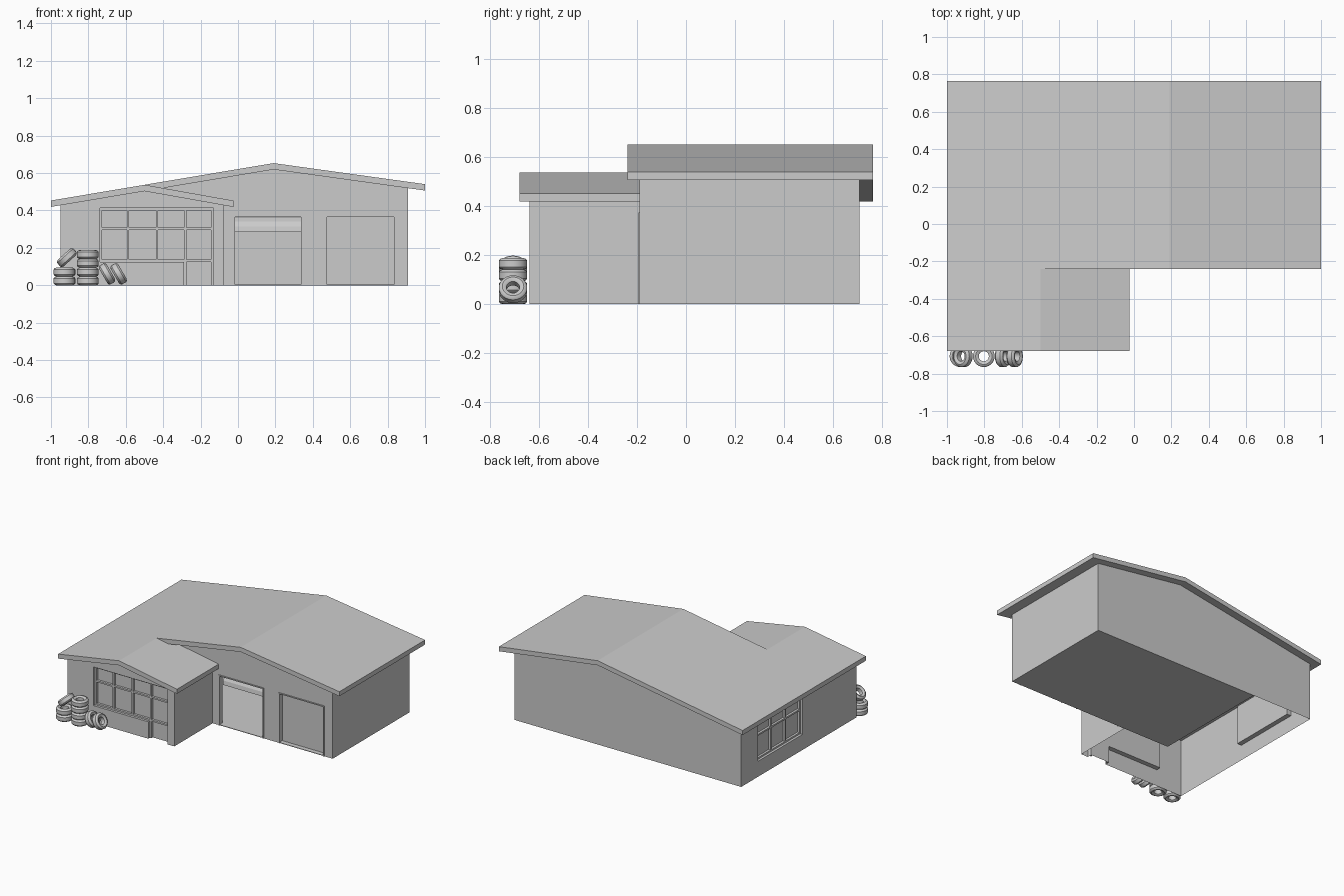
import bpy, bmesh
from math import radians, pi
from mathutils import Vector

if "Cube" in bpy.data.objects:
    bpy.data.objects.remove(bpy.data.objects["Cube"])


def finish(name, bm):
    bmesh.ops.recalc_face_normals(bm, faces=bm.faces)
    me = bpy.data.meshes.new(name)
    bm.to_mesh(me)
    bm.free()
    ob = bpy.data.objects.new(name, me)
    bpy.context.collection.objects.link(ob)
    return ob


def prism(name, profile, y0, y1):
    """Extrude an (x, z) outline along y."""
    bm = bmesh.new()
    f = bm.faces.new([bm.verts.new((x, y0, z)) for x, z in profile])
    r = bmesh.ops.extrude_face_region(bm, geom=[f])
    vs = [g for g in r["geom"] if isinstance(g, bmesh.types.BMVert)]
    bmesh.ops.translate(bm, verts=vs, vec=(0, y1 - y0, 0))
    return finish(name, bm)


def add_box(bm, lo, hi):
    lo, hi = Vector(lo), Vector(hi)
    vs = bmesh.ops.create_cube(bm, size=1)["verts"]
    for v in vs:
        v.co = (lo + hi) / 2 + v.co * (hi - lo)


def boxes(name, items):
    bm = bmesh.new()
    for lo, hi in items:
        add_box(bm, lo, hi)
    return finish(name, bm)


# Key dimensions
XL, XR, XA = -0.95, 0.91, -0.075          # walls: left, right, annex right
YF, YM, YB = -0.64, -0.19, 0.71           # walls: annex front, main front, back
T = 0.034                                 # roof thickness
S = 0.168                                 # left roof pitch
RX, RZ = 0.19, 0.653                      # main ridge
AX = -0.5                                 # annex ridge
EL = RZ - S * (RX + 1)                    # left eave height
AZ = EL + S * (AX + 1)                    # annex ridge height
DEPTH = 0.035                             # opening recess


def main_top(x):
    return RZ - S * (RX - x) if x < RX else RZ - 0.139 * (x - RX)


def annex_top(x):
    return main_top(x) if x < AX else AZ - 0.178 * (x - AX)


def slab(name, top, xs, y0, y1):
    up = [(x, top(x)) for x in xs]
    return prism(name, up + [(x, z - T) for x, z in reversed(up)], y0, y1)


# Roofs
slab("main_roof", main_top, (-1, RX, 1), -0.24, 0.765)
slab("annex_roof_left", annex_top, (-1, AX), -0.68, -0.24)
slab("annex_roof_right", annex_top, (AX, -0.025), -0.68, YM)


# Wall volume: main hall joined with the front annex
def wall_outline(top, xs):
    return [(xs[0], 0), (xs[-1], 0)] + [(x, top(x) - T) for x in reversed(xs)]


walls = prism("walls", wall_outline(main_top, (XL, RX, XR)), YM, YB)
annex = prism("annex_helper", wall_outline(annex_top, (XL, AX, XA)), YF, -0.1)
BAYS = ((-0.02, 0.342), (0.472, 0.838))
cuts = [
    ((-0.738, -0.7, 0.125), (-0.132, YF + DEPTH, 0.412)),
    ((-0.288, -0.7, -0.1), (-0.132, YF + DEPTH, 0.412)),
    ((-1.1, -0.01, 0.115), (XL + DEPTH, 0.51, 0.405)),
] + [((a, -0.3, -0.1), (b, YM + DEPTH, 0.37)) for a, b in BAYS]
helpers = [annex] + [boxes("cutter_helper", [c]) for c in cuts]
for i, h in enumerate(helpers):
    h.hide_render = True
    m = walls.modifiers.new("bool", "BOOLEAN")
    m.operation = "UNION" if i == 0 else "DIFFERENCE"
    m.solver = "EXACT"
    m.object = h
dg = bpy.context.evaluated_depsgraph_get()
bm = bmesh.new()
bm.from_object(walls, dg)
walls.modifiers.clear()
for h in helpers:
    bpy.data.objects.remove(h)

# Open the underside, the hidden wall tops and the raised left bay door
dead = []
for f in bm.faces:
    c = f.calc_center_median()
    f.normal_update()
    under = f.normal.z < -0.5 and c.z < 0.01
    top = f.normal.z > 0.5 and c.z > 0.3
    bay = abs(c.y - YM - DEPTH) < 0.002 and -0.02 < c.x < 0.34 and f.normal.y < -0.5
    if under or top or bay:
        dead.append(f)
bmesh.ops.delete(bm, geom=dead, context="FACES")
bm.to_mesh(walls.data)
bm.free()

# Garage floor and inner partitions
boxes("garage_floor", [((-0.45, YM, 0), (XR, YB, 0.004))])
boxes("partitions", [((-0.455, YM, 0), (-0.45, YB, 0.5)),
                     ((-0.45, YM, 0), (XA, YM + 0.004, 0.42))])


# Window bars: verticals and horizontals as (position, from, to)
def bars(name, verts, horis, place, w=0.006):
    items = [((p - w, a), (p + w, b)) for p, a, b in verts]
    items += [((a, p - w), (b, p + w)) for p, a, b in horis]
    return boxes(name, [place(lo, hi) for lo, hi in items])


def on_front(y0, y1):
    return lambda lo, hi: ((lo[0], y0, lo[1]), (hi[0], y1, hi[1]))


def on_left(lo, hi):
    return (XL + 0.018, lo[0], lo[1]), (XL + DEPTH, hi[0], hi[1])


bars("shop_window_bars",
     [(-0.732, 0.125, 0.412), (-0.588, 0.125, 0.412), (-0.433, 0.125, 0.412),
      (-0.282, 0, 0.412), (-0.138, 0, 0.412)],
     [(0.406, -0.738, -0.132), (0.302, -0.738, -0.132), (0.131, -0.738, -0.132)],
     on_front(YF + 0.018, YF + DEPTH))
bars("side_window_bars",
     [(-0.004 + i * 0.169, 0.115, 0.405) for i in range(4)],
     [(z, -0.01, 0.51) for z in (0.121, 0.295, 0.399)], on_left)

# Garage bay frames
for side, (a, b) in zip(("left", "right"), BAYS):
    bars(side + "_bay_frame", [(a, 0, 0.374), (b, 0, 0.374)],
         [(0.37, a - 0.004, b + 0.004)], on_front(YM - 0.005, YM + 0.01), 0.004)

# Raised sectional door, curving back under the ceiling
path = [(-0.15, 0.285), (-0.145, 0.315), (-0.13, 0.342), (-0.105, 0.36), (-0.07, 0.367), (0.1, 0.367)]
bm = bmesh.new()
rows = [[bm.verts.new((x, y, z)) for x in BAYS[0]] for y, z in path]
for p, q in zip(rows, rows[1:]):
    bm.faces.new((p[0], p[1], q[1], q[0]))
door = finish("raised_door", bm)
door.modifiers.new("thick", "SOLIDIFY").thickness = 0.006


# Tyres: closed section spun around z
R, H = 0.058, 0.0235
SECTION = [(0.027, -0.016), (0.032, -0.02), (0.044, -H), (0.053, -0.02), (R, -0.013),
           (R, 0.013), (0.053, 0.02), (0.044, H), (0.032, 0.02), (0.027, 0.016)]


def tyre(name, x, z, tilt=0):
    bm = bmesh.new()
    vs = [bm.verts.new((r, 0, h)) for r, h in SECTION]
    es = [bm.edges.new((vs[i - 1], vs[i])) for i in range(len(vs))]
    bmesh.ops.spin(bm, geom=vs + es, cent=(0, 0, 0), axis=(0, 0, 1),
                   angle=2 * pi, steps=24, use_duplicate=False)
    bmesh.ops.remove_doubles(bm, verts=bm.verts, dist=1e-5)
    ob = finish(name, bm)
    ob.location = (x, -0.707, z)
    ob.rotation_euler.y = radians(tilt)
    bpy.context.view_layer.objects.active = ob
    ob.select_set(True)
    bpy.ops.object.shade_smooth_by_angle(angle=radians(35))
    ob.select_set(False)


for x, count in ((-0.928, 2), (-0.803, 4)):
    for i in range(count):
        tyre("stacked_tyre", x, H + i * 0.047)
tyre("top_tyre", -0.915, 0.148, -42)
for x in (-0.70, -0.638):
    tyre("leaning_tyre", x, 0.061, 60)
